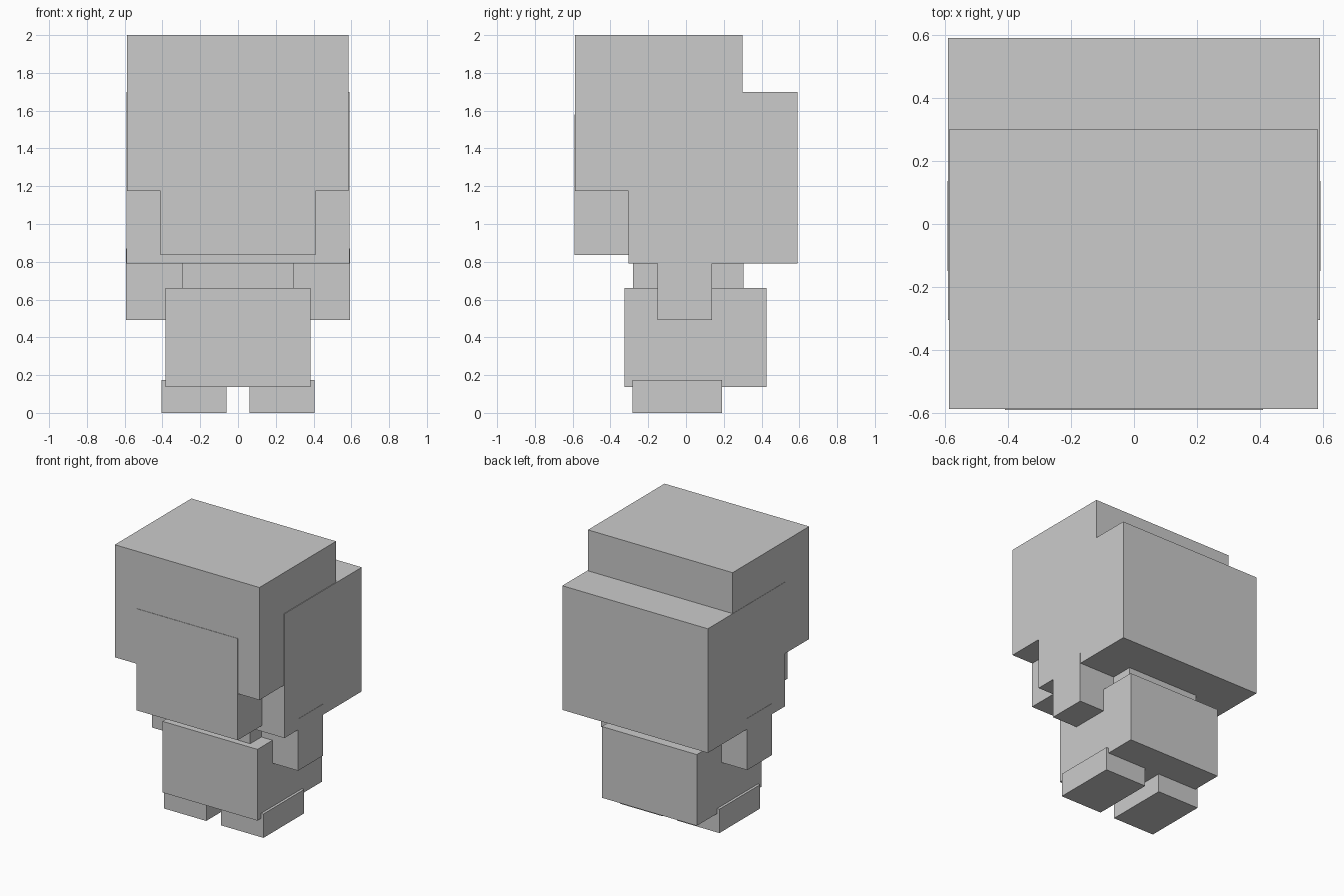
import bpy

if "Cube" in bpy.data.objects:
    bpy.data.objects.remove(bpy.data.objects["Cube"])

grey = bpy.data.materials.new("plain grey")
grey.diffuse_color = (0.6, 0.6, 0.6, 1.0)
grey.use_nodes = True
grey.node_tree.nodes["Principled BSDF"].inputs["Base Color"].default_value = grey.diffuse_color


def box(name, x, y, z):
    """Flat-sided block spanning the given (low, high) range on each axis."""
    bpy.ops.mesh.primitive_cube_add(size=1)
    obj = bpy.context.object
    obj.name = obj.data.name = name
    for v in obj.data.vertices:
        v.co = [lo if c < 0 else hi for c, (lo, hi) in zip(v.co, (x, y, z))]
    obj.data.materials.append(grey)
    return obj


# Head: face block, overhanging front hair, and the larger back hair
box("face", (-0.41, 0.41), (-0.59, 0.25), (0.835, 1.58))
box("front_hair", (-0.588, 0.585), (-0.587, 0.30), (1.175, 2.0))
box("back_hair", (-0.59, 0.59), (-0.305, 0.59), (0.79, 1.70))

# Torso: neck and body
box("neck", (-0.295, 0.295), (-0.28, 0.305), (0.60, 0.84))
box("body", (-0.385, 0.385), (-0.325, 0.425), (0.138, 0.66))

# Paired limbs
for side, s in (("left", -1), ("right", 1)):
    box(side + "_arm", sorted((s * 0.29, s * 0.592)), (-0.15, 0.137), (0.492, 0.87))
    box(side + "_foot", sorted((s * 0.06, s * 0.404)), (-0.282, 0.19), (0.0, 0.175))
